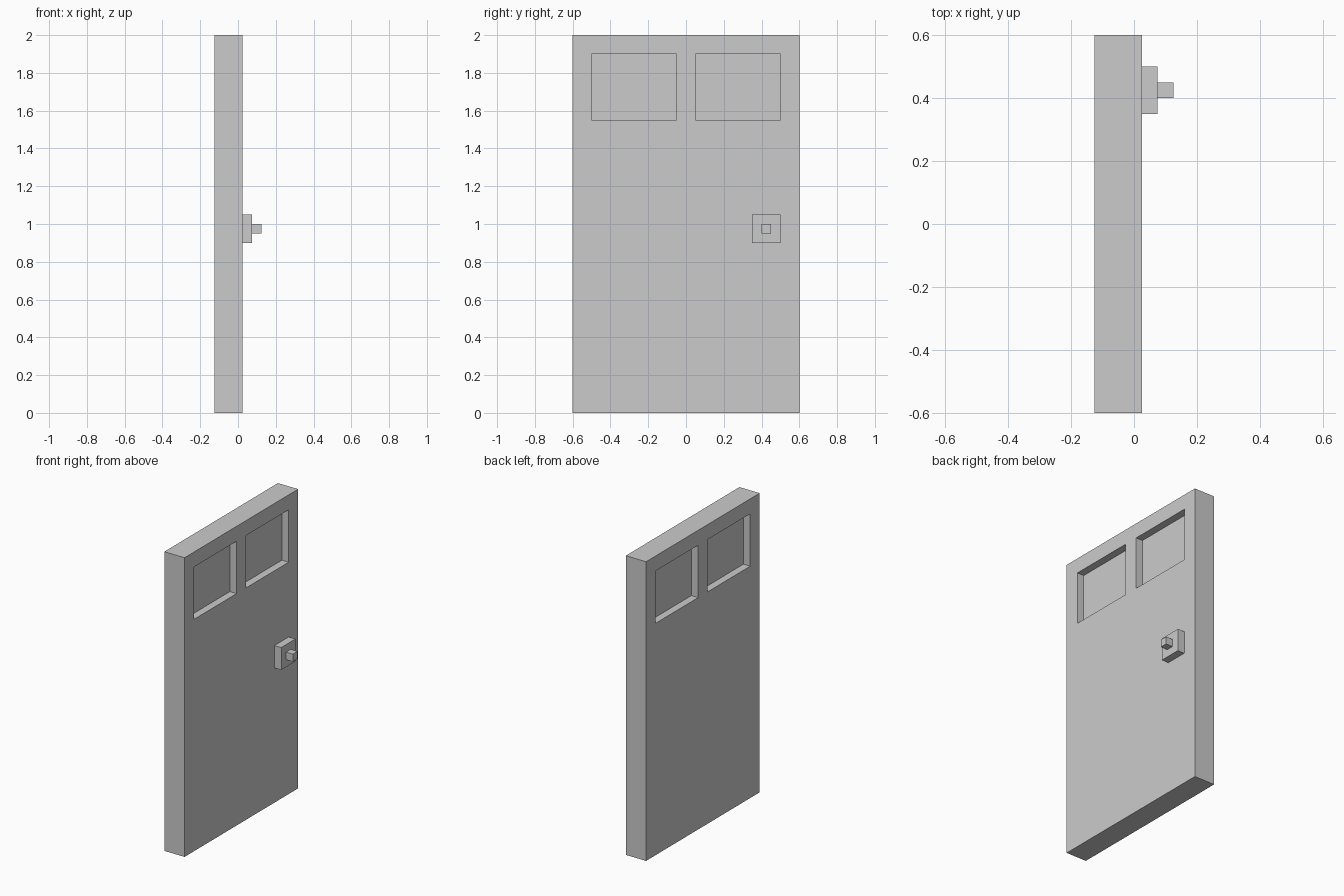
import bpy

if "Cube" in bpy.data.objects:
    bpy.data.objects.remove(bpy.data.objects["Cube"])


def box(name, x, y, z):
    """Box spanning the given (min, max) ranges."""
    bpy.ops.mesh.primitive_cube_add(size=1)
    ob = bpy.context.object
    ob.name = name
    spans = (x, y, z)
    for v in ob.data.vertices:
        v.co = [lo + (c + 0.5) * (hi - lo) for c, (lo, hi) in zip(v.co, spans)]
    return ob


# Door slab
X0, X1 = -0.125, 0.025
door = box("door_panel", (X0, X1), (-0.6, 0.6), (0, 2))

# Window recesses, cut 0.05 deep on both faces so a pane remains between
DEPTH = 0.05
for side, y in (("left", (-0.5, -0.05)), ("right", (0.05, 0.5))):
    for face, x in (("outer", (X1 - DEPTH, X1 + 0.1)),
                    ("inner", (X0 - 0.1, X0 + DEPTH))):
        cutter = box(f"window_cutter_{side}_{face}", x, y, (1.55, 1.9))
        cutter.hide_render = True
        cutter.display_type = 'WIRE'
        mod = door.modifiers.new(f"window_{side}_{face}", 'BOOLEAN')
        mod.operation = 'DIFFERENCE'
        mod.solver = 'EXACT'
        mod.object = cutter

# Lock plate and knob
box("lock_plate", (X1, 0.075), (0.35, 0.5), (0.9, 1.05))
box("knob", (0.075, 0.125), (0.4, 0.45), (0.95, 1.0))
